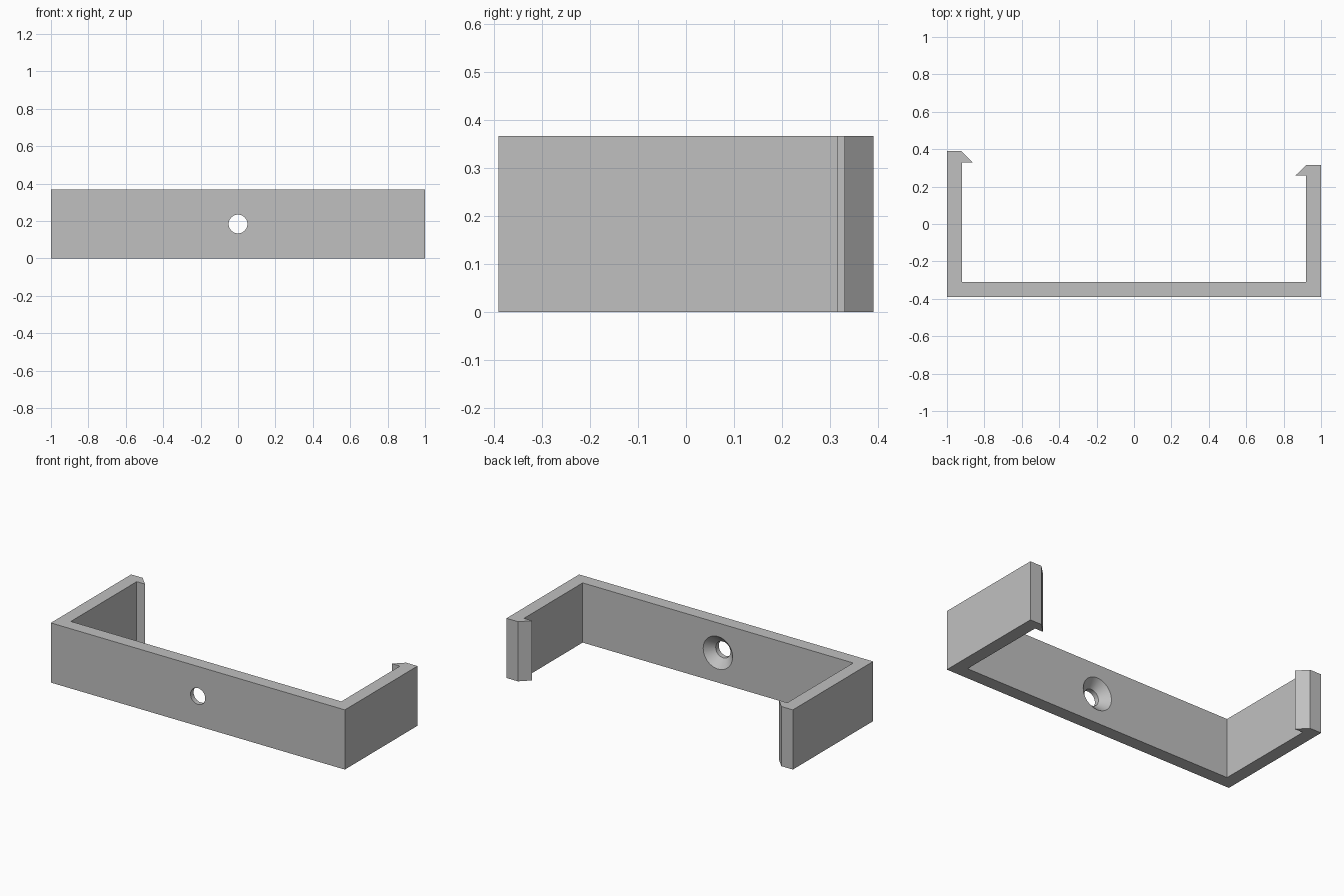
import bpy
import bmesh
from math import cos, sin, tau

cube = bpy.data.objects.get("Cube")
if cube:
    bpy.data.objects.remove(cube, do_unlink=True)

HEIGHT = 0.367
FRONT, INNER = -0.39, -0.31      # faces of the back plate
HOLE, SINK = 0.05, 0.1           # screw hole and countersink radii

grey = bpy.data.materials.new("light grey")
grey.use_nodes = True
colour = (0.53, 0.53, 0.53, 1)
grey.diffuse_color = colour
grey.node_tree.nodes["Principled BSDF"].inputs["Base Color"].default_value = colour


def make_object(name, bm):
    bmesh.ops.recalc_face_normals(bm, faces=bm.faces)
    mesh = bpy.data.meshes.new(name)
    bm.to_mesh(mesh)
    bm.free()
    mesh.materials.append(grey)
    obj = bpy.data.objects.new(name, mesh)
    bpy.context.collection.objects.link(obj)
    return obj


def arm_profile(side, tip, catch):
    """Outline of one arm with its hook, from outer corner to inner corner."""
    return [(side * x, y) for x, y in (
        (1, FRONT), (1, tip), (0.922, tip), (0.864, catch),
        (0.92, catch), (0.92, INNER))]


# Bracket: plate and two hooked arms of unequal length, extruded upward
outline = arm_profile(1, 0.316, 0.26) + arm_profile(-1, 0.39, 0.33)[::-1]
bm = bmesh.new()
base = bm.faces.new([bm.verts.new((x, y, 0)) for x, y in outline])
top = bmesh.ops.extrude_face_region(bm, geom=[base])["geom"]
bmesh.ops.translate(bm, vec=(0, 0, HEIGHT),
                    verts=[v for v in top if isinstance(v, bmesh.types.BMVert)])
bracket = make_object("hooked_bracket", bm)

# Countersunk screw hole: stacked rings joined into a cutter
SIDES = 48
bm = bmesh.new()
rings = []
for y, radius in ((FRONT - 0.05, HOLE), (INNER - 0.05, HOLE),
                  (INNER, SINK), (INNER + 0.05, SINK + 0.05)):
    rings.append([bm.verts.new((radius * cos(tau * i / SIDES), y,
                                HEIGHT / 2 + radius * sin(tau * i / SIDES)))
                  for i in range(SIDES)])
for a, b in zip(rings, rings[1:]):
    for i in range(SIDES):
        j = (i + 1) % SIDES
        bm.faces.new((a[i], a[j], b[j], b[i]))
bm.faces.new(rings[0])
bm.faces.new(rings[-1])
cutter = make_object("screw_hole_cutter", bm)
cutter.hide_render = True

# Cut the hole, then smooth only its round walls
cut = bracket.modifiers.new("screw hole", 'BOOLEAN')
cut.operation = 'DIFFERENCE'
cut.solver = 'EXACT'
cut.object = cutter
bpy.ops.object.select_all(action='DESELECT')
bracket.select_set(True)
bpy.context.view_layer.objects.active = bracket
bpy.ops.object.modifier_apply(modifier=cut.name)
bpy.data.objects.remove(cutter, do_unlink=True)
bpy.ops.object.shade_smooth_by_angle(angle=0.5)
